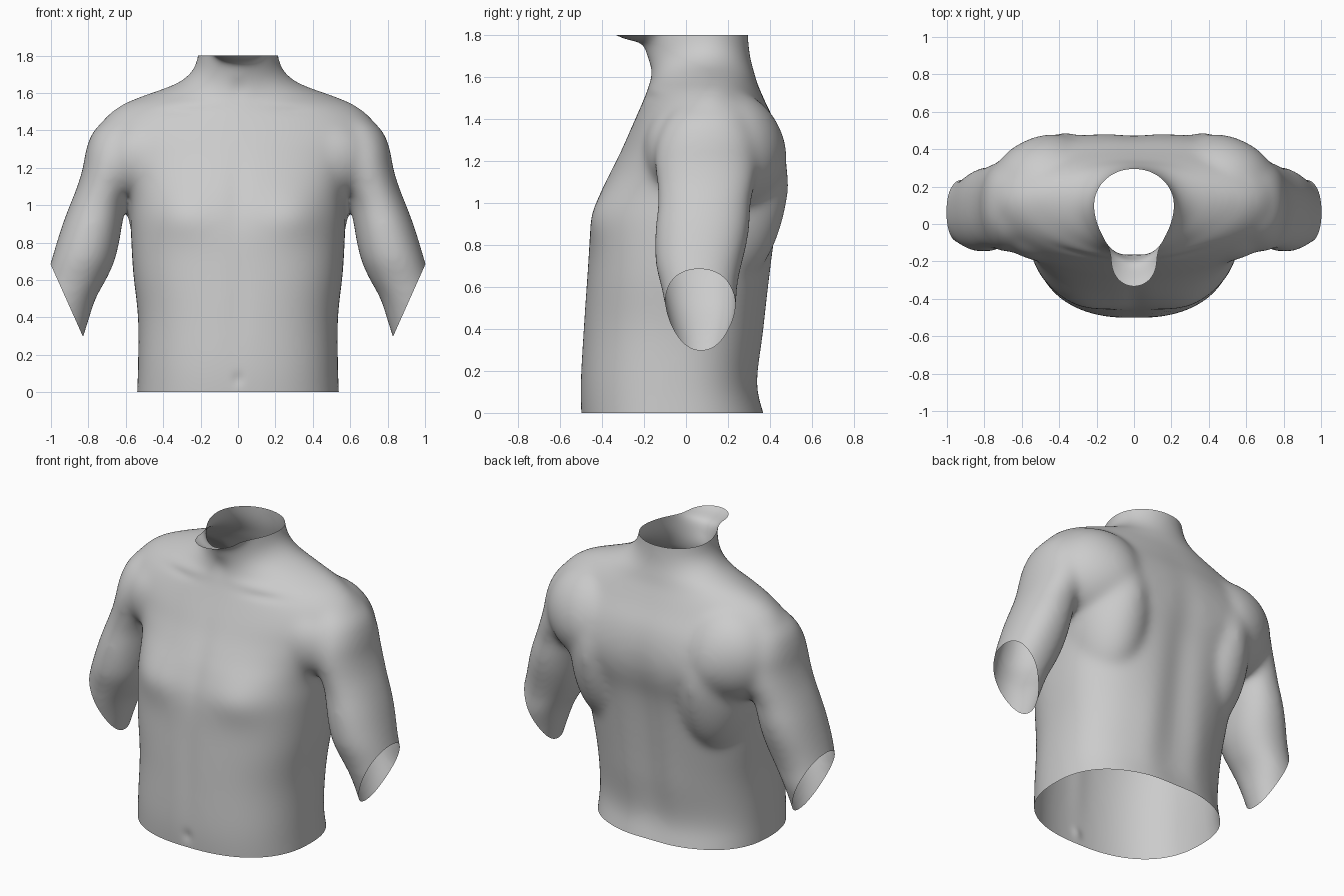
import bpy, bmesh, math
from mathutils import Vector

if "Cube" in bpy.data.objects:
    bpy.data.objects.remove(bpy.data.objects["Cube"])

N = 64


def spow(v, p):
    return math.copysign(abs(v) ** p, v)


def smooth_rows(rows, steps=5):
    # Catmull-Rom interpolation between the key sections
    out = []
    for i in range(len(rows) - 1):
        a, b, c, d = (rows[max(0, min(len(rows) - 1, i + k))] for k in (-1, 0, 1, 2))
        for s in range(steps):
            t = s / steps
            out.append([q + .5 * t * (r - p + t * (2*p - 5*q + 4*r - u + t * (3*(q - r) + u - p)))
                        for p, q, r, u in zip(a, b, c, d)])
    return out + [list(rows[-1])]


def loft(bm, rows):
    # row: z, x left, x right, y front, y back, y of widest point, front and back roundness
    rings = []
    for z, x0, x1, yf, yb, yc, nf, nb in smooth_rows(rows):
        ring = []
        for k in range(N):
            a = 2 * math.pi * k / N
            c, s = math.cos(a), math.sin(a)
            n = nb if s > 0 else nf
            depth = yb - yc if s > 0 else yc - yf
            ring.append(bm.verts.new(((x0 + x1) / 2 + (x1 - x0) / 2 * spow(c, 2 / n),
                                      yc + depth * spow(s, 2 / n), z)))
        rings.append(ring)
    for r, q in zip(rings, rings[1:]):
        for k in range(N):
            j = (k + 1) % N
            bm.faces.new((r[k], r[j], q[j], q[k]))
    bm.faces.new(rings[0][::-1])
    bm.faces.new(rings[-1])


def ellipsoid(bm, centre, radii):
    for v in bmesh.ops.create_uvsphere(bm, u_segments=32, v_segments=24, radius=1)["verts"]:
        v.co = Vector([c + r * p for c, r, p in zip(centre, radii, v.co)])


# torso and neck: z, half width, front, back, widest y, roundness front, back
torso = [
    (-.12, .545, -.49, .41, -.05, 2.4, 2.4),
    (0, .54, -.50, .37, -.05, 2.4, 2.4),
    (.15, .535, -.503, .338, -.05, 2.4, 2.4),
    (.4, .535, -.49, .37, -.03, 2.4, 2.4),
    (.65, .562, -.472, .405, .0, 2.5, 2.4),
    (.9, .575, -.45, .44, .05, 2.6, 2.5),
    (1.05, .58, -.405, .475, .08, 2.6, 2.6),
    (1.15, .62, -.36, .485, .10, 2.4, 2.5),
    (1.25, .70, -.31, .475, .12, 2.2, 2.3),
    (1.35, .755, -.265, .445, .12, 2.1, 2.2),
    (1.45, .725, -.220, .395, .12, 2.0, 2.1),
    (1.53, .635, -.187, .358, .12, 1.8, 2.0),
    (1.58, .525, -.175, .337, .13, 1.6, 1.9),
    (1.62, .41, -.172, .327, .13, 1.6, 1.9),
    (1.66, .315, -.178, .315, .12, 1.6, 1.9),
    (1.72, .245, -.195, .303, .10, 1.6, 2.0),
    (1.8, .215, -.21, .297, .10, 1.7, 2.0),
    (1.95, .20, -.21, .29, .10, 1.7, 2.0),
]
# upper arm: z, inner x, outer x, front, back
arm = [
    (1.5, .50, .66, .0, .25),
    (1.4, .48, .77, -.09, .30),
    (1.3, .50, .812, -.135, .335),
    (1.2, .52, .83, -.15, .34),
    (1.1, .56, .86, -.14, .33),
    (1.0, .60, .90, -.135, .31),
    (.9, .618, .938, -.145, .305),
    (.8, .635, .97, -.15, .29),
    (.7, .66, 1.0, -.145, .265),
    (.6, .705, 1.03, -.12, .245),
    (.5, .76, 1.06, -.10, .24),
    (.35, .808, 1.11, -.07, .21),
    (.15, .87, 1.16, -.05, .19),
]

bm = bmesh.new()
loft(bm, [(z, -w, w, *rest) for z, w, *rest in reversed(torso)])
for side in (1, -1):
    loft(bm, [(z, min(side * a, side * b), max(side * a, side * b), f, k, (f + k) / 2, 2.1, 2.2)
              for z, a, b, f, k in arm])
    # rear shoulder, side of the back, and chest muscle running into the arm
    ellipsoid(bm, (side * .46, .19, 1.24), (.31, .275, .30))
    ellipsoid(bm, (side * .36, .16, 1.06), (.235, .31, .48))
    ellipsoid(bm, (side * .45, -.03, 1.25), (.27, .175, .22))

# underside of the chin
ellipsoid(bm, (0, -.205, 1.9), (.19, .205, .135))
bmesh.ops.recalc_face_normals(bm, faces=bm.faces)

mesh = bpy.data.meshes.new("torso")
bm.to_mesh(mesh)
bm.free()
body = bpy.data.objects.new("torso", mesh)
bpy.context.collection.objects.link(body)
bpy.context.view_layer.objects.active = body
body.select_set(True)

# fuse the parts into one soft skin
fuse = body.modifiers.new("fuse", 'REMESH')
fuse.mode = 'VOXEL'
fuse.voxel_size = .013
soft = body.modifiers.new("soften", 'SMOOTH')
soft.factor = .5
soft.iterations = 60
for name in ("fuse", "soften"):
    bpy.ops.object.modifier_apply(modifier=name)

# muscle relief: side (-1 front, 1 back), x, z, x radius, z radius, outward amount
relief = [
    (-1, .31, .95, .18, .13, .030),    # chest
    (-1, .0, 1.08, .06, .2, -.008),    # breastbone
    (-1, .0, .45, .06, .3, -.005),     # belly line
    (-1, .0, .07, .03, .035, -.008),   # navel
    (-1, .30, 1.50, .12, .022, -.006), # collarbones
    (-1, .26, 1.545, .14, .025, .006),
    (-1, .0, 1.62, .05, .06, -.008),   # throat hollow
    (1, .40, 1.14, .16, .2, .022),     # shoulder blades
    (1, .0, .75, .11, .5, -.022),      # spine
    (1, .17, .3, .1, .3, .010),
]
bm = bmesh.new()
bm.from_mesh(body.data)
bm.normal_update()
moves = []
for v in bm.verts:
    dy = 0
    for s, x, z, rx, rz, amount in relief:
        facing = max(0, s * v.normal.y)
        dy += s * facing * amount * math.exp(-((abs(v.co.x) - x) / rx) ** 2 - ((v.co.z - z) / rz) ** 2)
    moves.append(dy)
for v, dy in zip(bm.verts, moves):
    v.co.y += dy

# open the waist, neck and sleeves with straight cuts
cuts = [((0, 0, 0), (0, 0, -1)), ((0, 0, 1.8), (0, 0, 1)),
        ((1, 0, .68), (.38, 0, -.17)), ((-1, 0, .68), (-.38, 0, -.17))]
for point, normal in cuts:
    bmesh.ops.bisect_plane(bm, geom=bm.verts[:] + bm.edges[:] + bm.faces[:], dist=1e-5,
                           plane_co=point, plane_no=Vector(normal).normalized(), clear_outer=True)
bm.to_mesh(body.data)
bm.free()
bpy.ops.object.shade_smooth()
